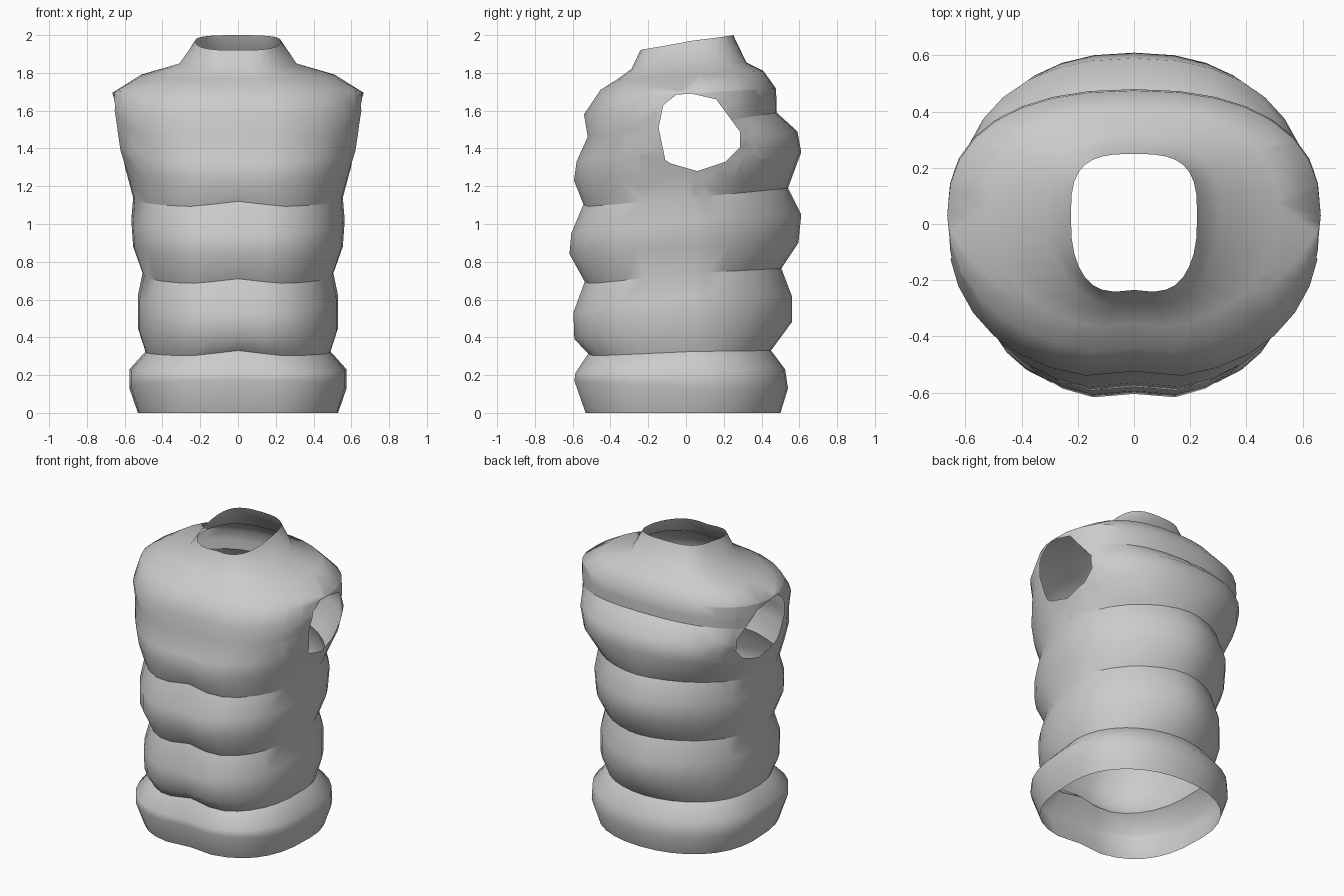
import bpy, bmesh, math
from mathutils import Vector

if "Cube" in bpy.data.objects:
    bpy.data.objects.remove(bpy.data.objects["Cube"])

SEG = 32

# Quilted body rows, bottom to top: front y, z | side x, z | back y, z
ROWS = [
    (-.54, 0, .53, 0, .50, 0),
    (-.60, .17, .575, .13, .54, .13),
    (-.595, .21, .575, .23, .525, .23),
    (-.53, .30, .49, .325, .45, .33),
    (-.605, .39, .53, .45, .56, .48),
    (-.61, .53, .53, .62, .56, .62),
    (-.55, .68, .505, .74, .505, .765),
    (-.63, .84, .555, .88, .595, .90),
    (-.62, .95, .565, 1.02, .61, 1.05),
    (-.555, 1.09, .555, 1.14, .54, 1.19),
    (-.605, 1.23, .59, 1.27, .61, 1.38),
    (-.59, 1.33, .63, 1.40, .59, 1.49),
    (-.53, 1.46, .66, 1.52, .48, 1.59),
    (-.55, 1.58, .668, 1.61, .48, 1.65),
    (-.465, 1.71, .665, 1.695, .475, 1.72),
    (-.38, 1.765, .52, 1.785, .41, 1.81),
    (-.31, 1.82, .31, 1.85, .32, 1.855),
    (-.26, 1.92, .225, 1.97, .25, 2.0),
]
# Cross-section squareness, front and back, up to a given row
SQUARENESS = [(2, 2.9, 2.1), (3, 2.6, 1.95), (9, 2.45, 1.77),
              (13, 2.4, 2.3), (16, 2.15, 2.3), (17, 2.8, 2.8)]
SEAMS = (3, 6, 9)

# Armhole outline in the y-z plane
ARMHOLE = [(-.145, 1.51), (-.12, 1.63), (-.05, 1.685), (.03, 1.69),
           (.16, 1.66), (.285, 1.49), (.285, 1.405), (.21, 1.33),
           (.06, 1.28), (-.08, 1.32), (-.11, 1.34)]


def power(v, n):
    return math.copysign(abs(v) ** (2 / n), v)


def ring(bm, index, row):
    """One rounded-box loop, tilted from front to back."""
    fy, fz, sx, sz, by, bz = row
    front_n, back_n = next(q[1:] for q in SQUARENESS if index <= q[0])
    loop = []
    for i in range(SEG):
        t = 2 * math.pi * i / SEG
        n = front_n if math.cos(t) > 0 else back_n
        s, c = power(math.sin(t), n), power(math.cos(t), n)
        end_y, end_z = (fy, fz) if c > 0 else (by, bz)
        x = sx * s
        y = end_y * abs(c) + .03 * math.sin(t) ** 2
        z = sz + (end_z - sz) * abs(c)
        if c > 0:
            # zip line dent and raised seam at the front centre
            y += .025 * max(0, 1 - abs(x) / .16)
            if index in SEAMS:
                z += .03 * max(0, 1 - abs(x) / .25)
        loop.append(bm.verts.new((x, y, z)))
    return loop


bm = bmesh.new()
loops = [ring(bm, i, r) for i, r in enumerate(ROWS)]
for a, b in zip(loops, loops[1:]):
    for i in range(SEG):
        j = (i + 1) % SEG
        bm.faces.new((a[i], a[j], b[j], b[i]))

# Crisp stitched seams: hem all round, the others on the front and back
for k in SEAMS + (12,):
    for i in range(SEG):
        a, b = loops[k][i], loops[k][(i + 1) % SEG]
        y = (a.co.y + b.co.y) / 2
        if k == 3 or y > .15 or (y < -.25 and k != 12):
            bm.edges.get((a, b)).smooth = False


def near_armhole(f):
    p = f.calc_center_median()
    return abs(p.x) > .45 and -.3 < p.y < .42 and 1.2 < p.z < 1.76


# Cut the armhole outline into both sides
sides = []
for k, (y, z) in enumerate(ARMHOLE):
    y2, z2 = ARMHOLE[(k + 1) % len(ARMHOLE)]
    co = Vector((0, y, z))
    no = Vector((0, z - z2, y2 - y)).normalized()
    if no.dot(Vector((0, .07, 1.485)) - co) > 0:
        no.negate()
    sides.append((co, no))
    faces = [f for f in bm.faces if near_armhole(f)]
    geom = faces + list({e for f in faces for e in f.edges}) \
        + list({v for f in faces for v in f.verts})
    bmesh.ops.bisect_plane(bm, geom=geom, dist=1e-5, plane_co=co, plane_no=no)

inside = [f for f in bm.faces if near_armhole(f) and
          all(no.dot(f.calc_center_median() - co) < 0 for co, no in sides)]
bmesh.ops.delete(bm, geom=inside, context='FACES')
bmesh.ops.recalc_face_normals(bm, faces=bm.faces)

# Padded vest shell
mesh = bpy.data.meshes.new("padded_vest")
bm.to_mesh(mesh)
bm.free()
vest = bpy.data.objects.new("padded_vest", mesh)
bpy.context.collection.objects.link(vest)
bpy.context.view_layer.objects.active = vest
vest.select_set(True)
bpy.ops.object.shade_smooth_by_angle(angle=math.radians(62), keep_sharp_edges=True)
